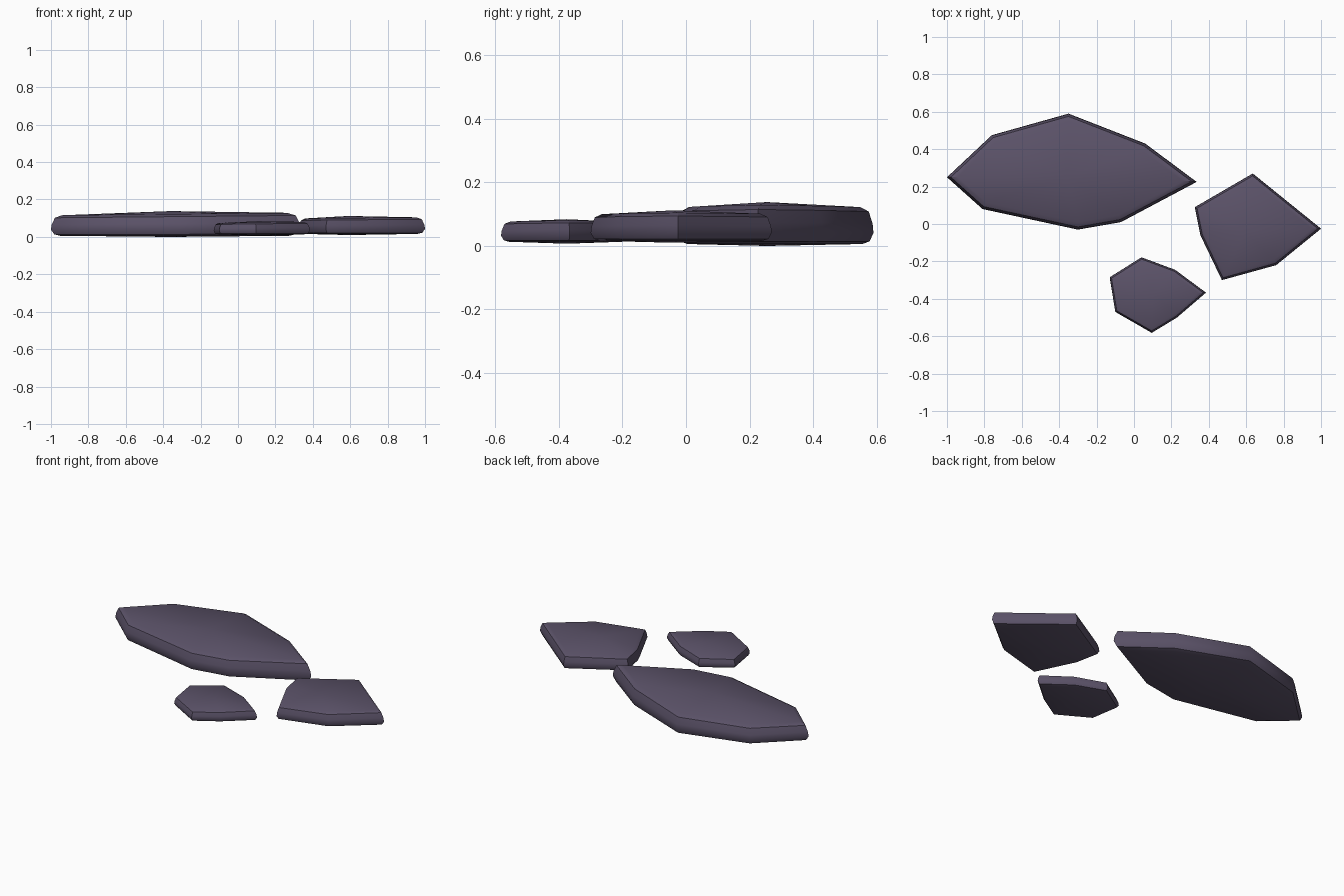
import bpy, bmesh, math
from mathutils import Vector

if "Cube" in bpy.data.objects:
    bpy.data.objects.remove(bpy.data.objects["Cube"])

stone_mat = bpy.data.materials.new("dusky purple stone")
stone_mat.diffuse_color = (0.105, 0.085, 0.14, 1)
stone_mat.use_nodes = True
stone_mat.node_tree.nodes["Principled BSDF"].inputs["Base Color"].default_value = stone_mat.diffuse_color


def inset(points, d):
    """Mitred inward offset of a counter-clockwise outline."""
    out = []
    n = len(points)
    for i, p in enumerate(points):
        a = (p - points[i - 1]).normalized()
        b = (points[(i + 1) % n] - p).normalized()
        na, nb = Vector((-a.y, a.x)), Vector((-b.y, b.x))
        out.append(p + (na + nb) * (d / (1 + na.dot(nb))))
    return out


def slab(name, outline, base, rim, peak, edge, slope=0.0):
    """Flat stone with rounded edges, a domed top and a shallow underside."""
    pts = [Vector(p) for p in reversed(outline)]
    mid = sum(pts, Vector((0, 0))) / len(pts)
    bm = bmesh.new()
    # (inset, height share) from the underside up to the top rim
    profile = [(1.0, 0.0), (0.35, 0.07), (0.0, 0.3), (0.08, 0.55),
               (0.42, 0.88), (1.15, 1.0)]
    rings = []
    for d, f in profile:
        rings.append([bm.verts.new((p.x, p.y, base + (rim - base) * f
                                    + slope * (p.x - mid.x) * f))
                      for p in inset(pts, d * edge)])
    n = len(pts)
    for low, high in zip(rings, rings[1:]):
        for i in range(n):
            j = (i + 1) % n
            bm.faces.new((low[i], low[j], high[j], high[i]))
    # Domed top and shallow underside
    top = bm.verts.new((mid.x, mid.y, peak))
    under = bm.verts.new((mid.x, mid.y, base - 0.006))
    for i in range(n):
        j = (i + 1) % n
        bm.faces.new((rings[-1][i], rings[-1][j], top))
        bm.faces.new((rings[0][j], rings[0][i], under))
    bmesh.ops.recalc_face_normals(bm, faces=bm.faces)
    mesh = bpy.data.meshes.new(name)
    bm.to_mesh(mesh)
    bm.free()
    mesh.materials.append(stone_mat)
    obj = bpy.data.objects.new(name, mesh)
    bpy.context.collection.objects.link(obj)
    bpy.ops.object.select_all(action='DESELECT')
    obj.select_set(True)
    bpy.context.view_layer.objects.active = obj
    bpy.ops.object.shade_smooth_by_angle(angle=math.radians(40))


# Outlines run clockwise seen from above
slab("large_stone",
     [(-1.0, .25), (-.76, .475), (-.35, .59), (.06, .43), (.335, .225),
      (-.07, .01), (-.30, -.03), (-.81, .08)],
     0.006, 0.122, 0.138, 0.034, 0.011)
slab("medium_stone",
     [(.325, .09), (.635, .27), (1.0, -.025), (.76, -.22), (.47, -.30),
      (.355, -.06)],
     0.016, 0.101, 0.112, 0.026, 0.01)
slab("small_stone",
     [(-.13, -.285), (.04, -.178), (.22, -.245), (.385, -.367), (.23, -.50),
      (.095, -.582), (-.10, -.47)],
     0.013, 0.077, 0.084, 0.022, 0.014)
